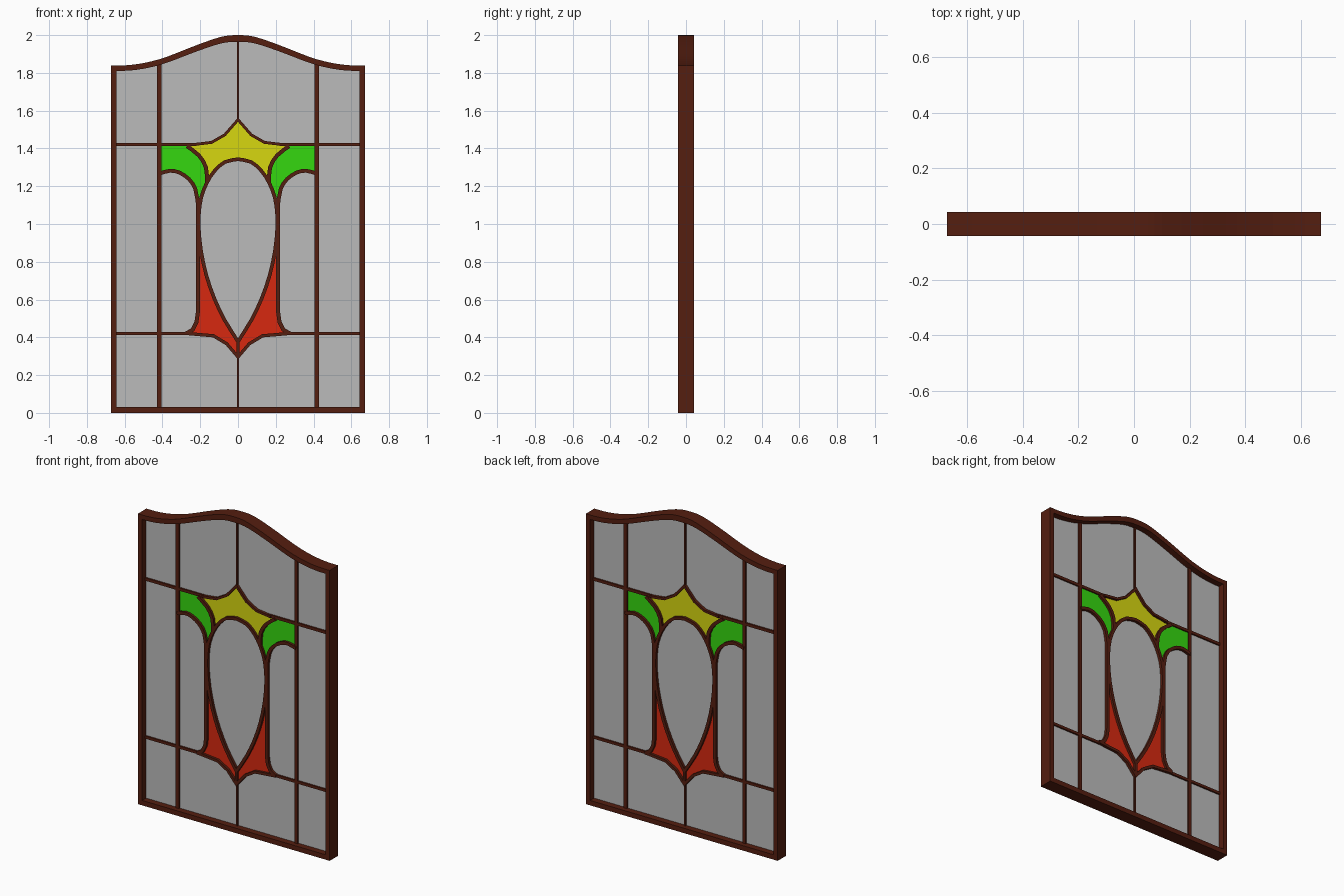
import bpy, bmesh
from mathutils import Vector

if "Cube" in bpy.data.objects:
    bpy.data.objects.remove(bpy.data.objects["Cube"])


def material(name, *rgba):
    m = bpy.data.materials.new(name)
    m.diffuse_color = rgba
    m.use_nodes = True
    m.node_tree.nodes["Principled BSDF"].inputs["Base Color"].default_value = m.diffuse_color
    return m


WOOD = material("brown", .09, .013, .005, 1)
CLEAR = material("clear_glass", .5, .5, .5, .8)
YELLOW = material("yellow_glass", .68, .68, .005, 1)
GREEN = material("green_glass", .035, .68, .005, 1)
RED = material("red_glass", .68, .022, .005, 1)


def solid(name, faces, depth, mat, mirror=True):
    """Extrude flat x/z polygons symmetrically about y = 0."""
    bm = bmesh.new()
    for poly in faces:
        bm.faces.new([bm.verts.new((p[0], -depth / 2, p[1])) for p in poly])
    bmesh.ops.remove_doubles(bm, verts=bm.verts, dist=1e-5)
    ext = bmesh.ops.extrude_face_region(bm, geom=bm.faces[:], use_keep_orig=True)
    moved = [v for v in ext["geom"] if isinstance(v, bmesh.types.BMVert)]
    bmesh.ops.translate(bm, verts=moved, vec=(0, depth, 0))
    bmesh.ops.recalc_face_normals(bm, faces=bm.faces)
    me = bpy.data.meshes.new(name)
    bm.to_mesh(me)
    bm.free()
    me.materials.append(mat)
    ob = bpy.data.objects.new(name, me)
    bpy.context.collection.objects.link(ob)
    if mirror:
        mod = ob.modifiers.new("Mirror", "MIRROR")
        mod.use_mirror_merge = False
    return ob


def band(a, b):
    """Quads between two matching point rows."""
    return [(a[i], a[i + 1], b[i + 1], b[i]) for i in range(len(a) - 1)]


def lead(name, pts, width, depth, mirror=True):
    """Mitred strip along a path."""
    p = [Vector(q) for q in pts]
    left, right = [], []
    for i, q in enumerate(p):
        d0 = (q - p[max(i - 1, 0)]).normalized()
        d1 = (p[min(i + 1, len(p) - 1)] - q).normalized()
        d = (d0 + d1).normalized()
        n = Vector((-d.y, d.x))
        seg = d1 if d1.length > 0 else d0
        k = width / 2 / max(.5, d.dot(seg))
        # paths starting or ending on the centre line are cut vertically there
        if abs(q.x) < 1e-6 and abs(n.y) > .2:
            n, k = Vector((0, 1 if n.y > 0 else -1)), k / abs(n.y)
        left.append(q + n * k)
        right.append(q - n * k)
    return solid(name, band(left, right), depth, WOOD, mirror)


def smooth(pts):
    """Insert one Catmull-Rom point in each span."""
    p = [Vector(q) for q in pts]
    out = [p[0]]
    for i in range(len(p) - 1):
        a, d = p[max(i - 1, 0)], p[min(i + 2, len(p) - 1)]
        out += [(9 * (p[i] + p[i + 1]) - a - d) / 16, p[i + 1]]
    return out


# Outer frame with wavy top
top = smooth([(0, 2), (.05, 1.998), (.10, 1.988), (.17, 1.965), (.25, 1.935), (.33, 1.903),
              (.41, 1.874), (.50, 1.852), (.58, 1.841), (.642, 1.839), (.672, 1.839)])
inner_top = [(min(p.x, .642), p.y - (.036 - .012 * p.x)) for p in top]
outer = top + [(.672, 0), (0, 0)]
inner = inner_top + [(.642, .031), (0, .031)]
solid("frame", band(outer, inner), .085, WOOD)

# Clear sheet behind the lead lines
sheet = inner_top + [(.65, .025)]
sheet += [(-x, z) for x, z in reversed(sheet)][:-1]
solid("clear_glass", [sheet], .006, CLEAR, False)

# Straight lead grid
G = .026
lead("side_upright_lead", [(.416, .02), (.416, 1.85)], .023, G)
lead("upper_rail_lead", [(.65, 1.421), (.22, 1.421)], .018, G)
lead("lower_rail_lead", [(.65, .42), (.25, .42)], .017, G)
lead("upper_centre_lead", [(0, 1.545), (0, 1.98)], .011, G, False)
lead("lower_centre_lead", [(0, .02), (0, .30)], .011, G, False)

# Flower lead lines (right half, mirrored)
F = .04
oval = smooth([(0, 1.343), (.07, 1.328), (.125, 1.28), (.165, 1.218), (.195, 1.14), (.207, 1.05),
               (.207, .97), (.196, .86), (.168, .73), (.125, .605), (.07, .49), (0, .378)])
star = [(0, 1.552), (.07, 1.472), (.14, 1.432), (.24, 1.42)]
leaf_top = [(.24, 1.42), (.27, 1.412), (.207, 1.363), (.17, 1.30), (.163, 1.22)]
leaf_top = leaf_top[:1] + smooth(leaf_top[1:])
leaf_low = smooth([(.416, 1.267), (.36, 1.282), (.31, 1.272), (.26, 1.238), (.226, 1.185), (.212, 1.10)])
stem = [(.212, 1.11), (.213, .53), (.22, .48), (.24, .44), (.275, .42)]
base = [(.275, .421), (.13, .408), (.06, .366), (0, .296)]
lead("oval_lead", oval, .019, F)
lead("star_lead", star, .015, F)
lead("leaf_upper_lead", leaf_top[1:], .021, F)
lead("leaf_lower_lead", leaf_low, .020, F)
lead("stem_lead", stem, .021, F)
lead("base_lead", base, .017, F)
lead("base_centre_lead", [(0, .39), (0, .295)], .016, F, False)

# Coloured panes
T = .010
solid("yellow_star_pane", [star + leaf_top[1:] + oval[5::-1]], T, YELLOW)
solid("green_leaf_pane", [[(.416, 1.42)] + leaf_top[1:] + oval[7:9] + leaf_low[-2::-1]], T, GREEN)
solid("red_base_pane", [stem[1:] + base[1:] + oval[:13:-1] + [(.208, .92)]], T, RED)
